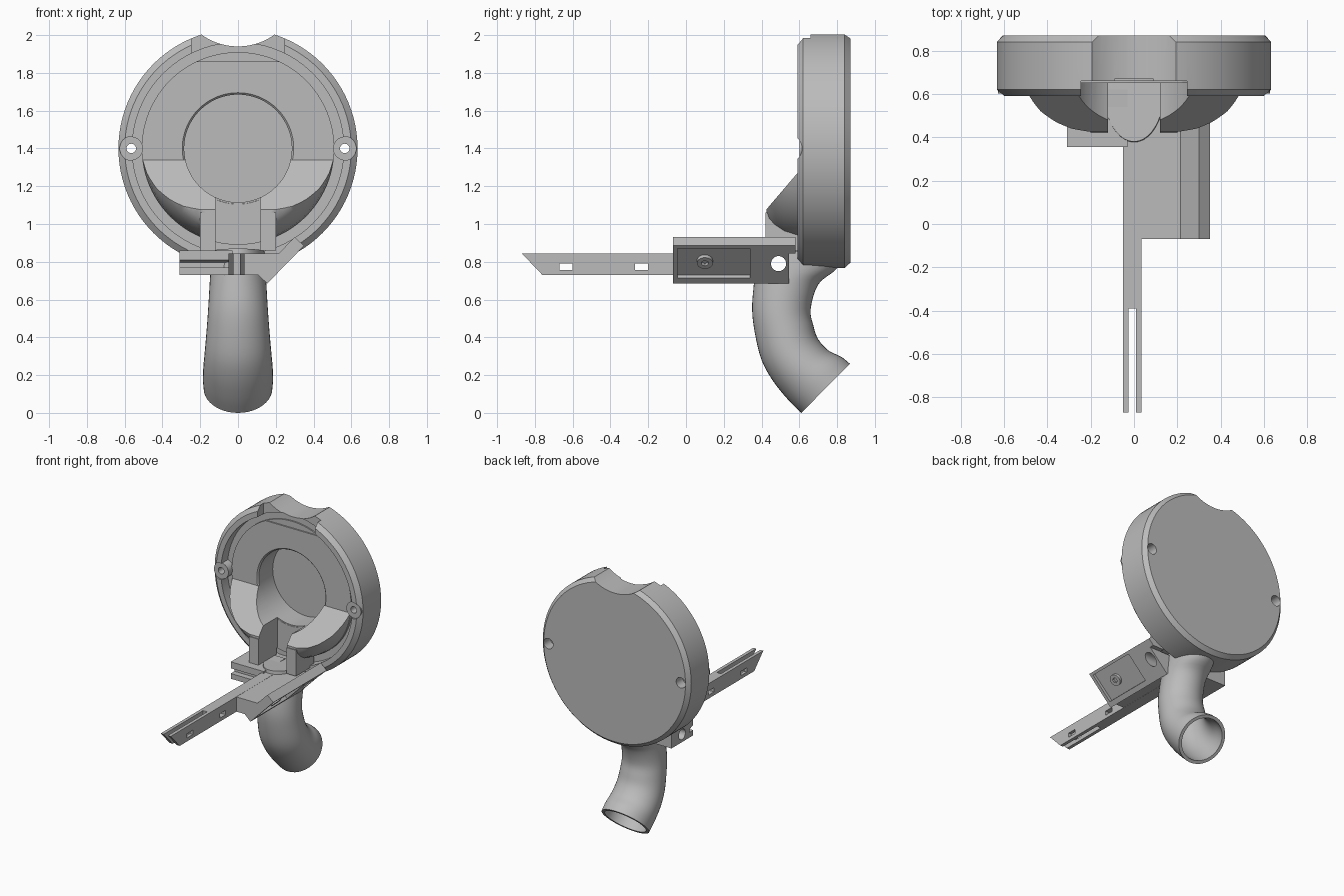
import bpy, bmesh
from math import cos, sin, pi, radians
from mathutils import Vector

if "Cube" in bpy.data.objects:
    bpy.data.objects.remove(bpy.data.objects["Cube"])

GREY = (0.5, 0.5, 0.5, 1)
mat = bpy.data.materials.new("plain grey")
mat.use_nodes = True
mat.diffuse_color = GREY
mat.node_tree.nodes["Principled BSDF"].inputs["Base Color"].default_value = GREY

CZ = 1.4  # height of the drum axis


def finish(name, bm):
    bmesh.ops.recalc_face_normals(bm, faces=bm.faces)
    mesh = bpy.data.meshes.new(name)
    bm.to_mesh(mesh)
    bm.free()
    mesh.materials.append(mat)
    ob = bpy.data.objects.new(name, mesh)
    bpy.context.collection.objects.link(ob)
    return ob


def skin(name, rings):
    """Closed surface through rings of points, capped at both ends."""
    bm = bmesh.new()
    rows = [[bm.verts.new(p) for p in ring] for ring in rings]
    n = len(rows[0])
    for a, b in zip(rows, rows[1:]):
        for i in range(n):
            j = (i + 1) % n
            bm.faces.new((a[i], a[j], b[j], b[i]))
    bm.faces.new(rows[0])
    bm.faces.new(rows[-1])
    return finish(name, bm)


def lathe(name, profile, n=96):
    """Revolve (radius, y) points about the drum axis."""
    return skin(name, [[(r * cos(2 * pi * i / n), y, CZ + r * sin(2 * pi * i / n))
                        for i in range(n)] for r, y in profile])


def prism(name, pts, axis, lo, hi):
    """Extrude a flat outline along x, y or z."""
    place = {"x": lambda p, t: (t, p[0], p[1]),
             "y": lambda p, t: (p[0], t, p[1]),
             "z": lambda p, t: (p[0], p[1], t)}[axis]
    return skin(name, [[place(p, t) for p in pts] for t in (lo, hi)])


def box(name, x, y, z):
    return prism(name, [(x[0], y[0]), (x[1], y[0]), (x[1], y[1]), (x[0], y[1])], "z", *z)


def rod(name, c, r, axis, lo, hi, n=32):
    pts = [(c[0] + r * cos(2 * pi * i / n), c[1] + r * sin(2 * pi * i / n)) for i in range(n)]
    return prism(name, pts, axis, lo, hi)


def combine(ob, tool, op="DIFFERENCE"):
    mod = ob.modifiers.new("cut", "BOOLEAN")
    mod.operation, mod.object, mod.solver = op, tool, "EXACT"
    bpy.context.view_layer.update()
    dg = bpy.context.evaluated_depsgraph_get()
    mesh = bpy.data.meshes.new_from_object(ob.evaluated_get(dg))
    ob.modifiers.clear()
    ob.data = mesh
    bpy.data.objects.remove(tool)


def smooth_path(pts, steps=4):
    """Catmull-Rom interpolation of equal-length tuples."""
    v = [Vector(p) for p in pts]
    v = [v[0]] + v + [v[-1]]
    out = []
    for a, b, c, d in zip(v, v[1:], v[2:], v[3:]):
        for k in range(steps):
            t = k / steps
            out.append(0.5 * (2 * b + (c - a) * t + (2 * a - 5 * b + 4 * c - d) * t ** 2
                              + (3 * b - a - 3 * c + d) * t ** 3))
    return out + [v[-1]]


# Drum with blind bore, ring groove and chamfered rim
drum = lathe("drum", [(0.01, 0.83), (0.285, 0.83), (0.285, 0.66), (0.295, 0.65),
                      (0.51, 0.65), (0.51, 0.67), (0.56, 0.67), (0.56, 0.59),
                      (0.6, 0.59), (0.633, 0.62), (0.633, 0.84), (0.605, 0.87),
                      (0.01, 0.87)])
for s in (-1, 1):
    lug = (s * 0.565, CZ)
    combine(drum, rod("lug", lug, 0.062, "y", 0.6, 0.7), "UNION")
    combine(drum, rod("lug_recess", lug, 0.063, "y", 0.5, 0.602))
    combine(drum, rod("screw_hole", lug, 0.025, "y", 0.5, 1))
    combine(drum, rod("counterbore", lug, 0.04, "y", 0.79, 1))
combine(drum, rod("top_notch", (0, 2.27), 0.33, "y", 0.5, 1, 64))
combine(drum, box("rim_gap", (-0.245, 0.245), (0.5, 0.66), (1.86, 2.1)))

# Rounded twin lobes in front of the drum, split by a central gap
lobes = lathe("front_lobes", [(0.01, 0.425), (0.38, 0.425), (0.42, 0.44), (0.45, 0.47),
                              (0.48, 0.52), (0.5, 0.59), (0.51, 0.67), (0.01, 0.67)])
combine(lobes, box("lobe_foot", (-0.2, 0.2), (0.42, 0.64), (0.86, 1.06)), "UNION")
combine(lobes, prism("slope", [(0.65, 1.34), (0.3, 0.93), (0.3, 2.1), (0.65, 2.1)], "x", -1, 1))
combine(lobes, box("upper_clear", (-1, 1), (0.64, 0.8), (1.34, 2.1)))
combine(lobes, box("middle_gap", (-0.12, 0.12), (0.3, 0.651), (0.8, 1.4)))
combine(lobes, rod("bore_clear", (0, CZ), 0.285, "y", 0.3, 0.8, 96))

# Curved hollow handle: outer y, z / inner y, z / half width of each section
spine = smooth_path([(0.38, 0.87, 0.86, 0.84, 0.14), (0.37, 0.78, 0.79, 0.755, 0.145),
                     (0.36, 0.69, 0.7, 0.68, 0.15), (0.35, 0.55, 0.66, 0.55, 0.158),
                     (0.365, 0.42, 0.675, 0.46, 0.166), (0.4, 0.28, 0.7, 0.39, 0.175),
                     (0.46, 0.17, 0.755, 0.33, 0.183), (0.54, 0.07, 0.82, 0.298, 0.186),
                     (0.61, 0, 0.868, 0.26, 0.182)])


def section(s, scale, n=40):
    oy, oz, iy, iz, w = s
    ring = []
    for i in range(n):
        a = 2 * pi * i / n
        c = scale * cos(a) / 2
        ring.append((w * scale * sin(a), (oy + iy) / 2 + c * (oy - iy),
                     (oz + iz) / 2 + c * (oz - iz)))
    return ring


handle = skin("handle", [section(s, 1) for s in spine]
              + [section(s, 0.87) for s in reversed(spine[10:])])

# Sighting arm with pointed end, slot and side windows
arm = prism("arm", [(-0.87, 0.845), (-0.76, 0.73), (0.4, 0.73), (0.4, 0.845)], "x", -0.05, 0.035)
combine(arm, box("arm_slot", (-0.025, 0.01), (-1, -0.39), (0.5, 1)))
for y in (-0.67, -0.27):
    combine(arm, box("arm_window", (-1, 1), (y, y + 0.07), (0.757, 0.79)))

# Side plate with a slanted outer face, shallow recess and screw
plate = prism("side_plate", [(-0.049, 0.844), (0.215, 0.844), (0.3, 0.93), (0.35, 0.885),
                             (0.155, 0.685), (0.105, 0.731), (-0.049, 0.731)], "y", -0.07, 0.58)
combine(plate, prism("recess", [(0.355, 0.85), (0.2, 0.695), (0.165, 0.73), (0.32, 0.885)],
                     "y", -0.045, 0.34))
combine(plate, box("lower_clear", (0.04, 0.5), (0.545, 0.7), (0.6, 0.844)))
screw = rod("plate_screw", (0, 0), 0.042, "z", -0.01, 0.025)
combine(screw, rod("screw_socket", (0, 0), 0.02, "z", 0.008, 0.05, 6))
screw.rotation_euler = (0, radians(135), 0)
screw.location = (0.24, 0.1, 0.81)

# Grooved bracket on the other side
bracket = prism("side_bracket", [(0.355, 0.73), (0.62, 0.73), (0.62, 0.86), (0.355, 0.86),
                                 (0.355, 0.81), (0.4, 0.795), (0.4, 0.77), (0.355, 0.77)],
                "x", -0.31, -0.03)

# Cross hole through bracket, handle neck and plate
for part in (handle, plate, bracket):
    combine(part, rod("cross_hole", (0.49, 0.79), 0.04, "x", -1, 1))

for ob in (drum, lobes, handle, arm, plate, screw, bracket):
    bpy.ops.object.select_all(action="DESELECT")
    ob.select_set(True)
    bpy.context.view_layer.objects.active = ob
    bpy.ops.object.shade_smooth_by_angle(angle=radians(30))
